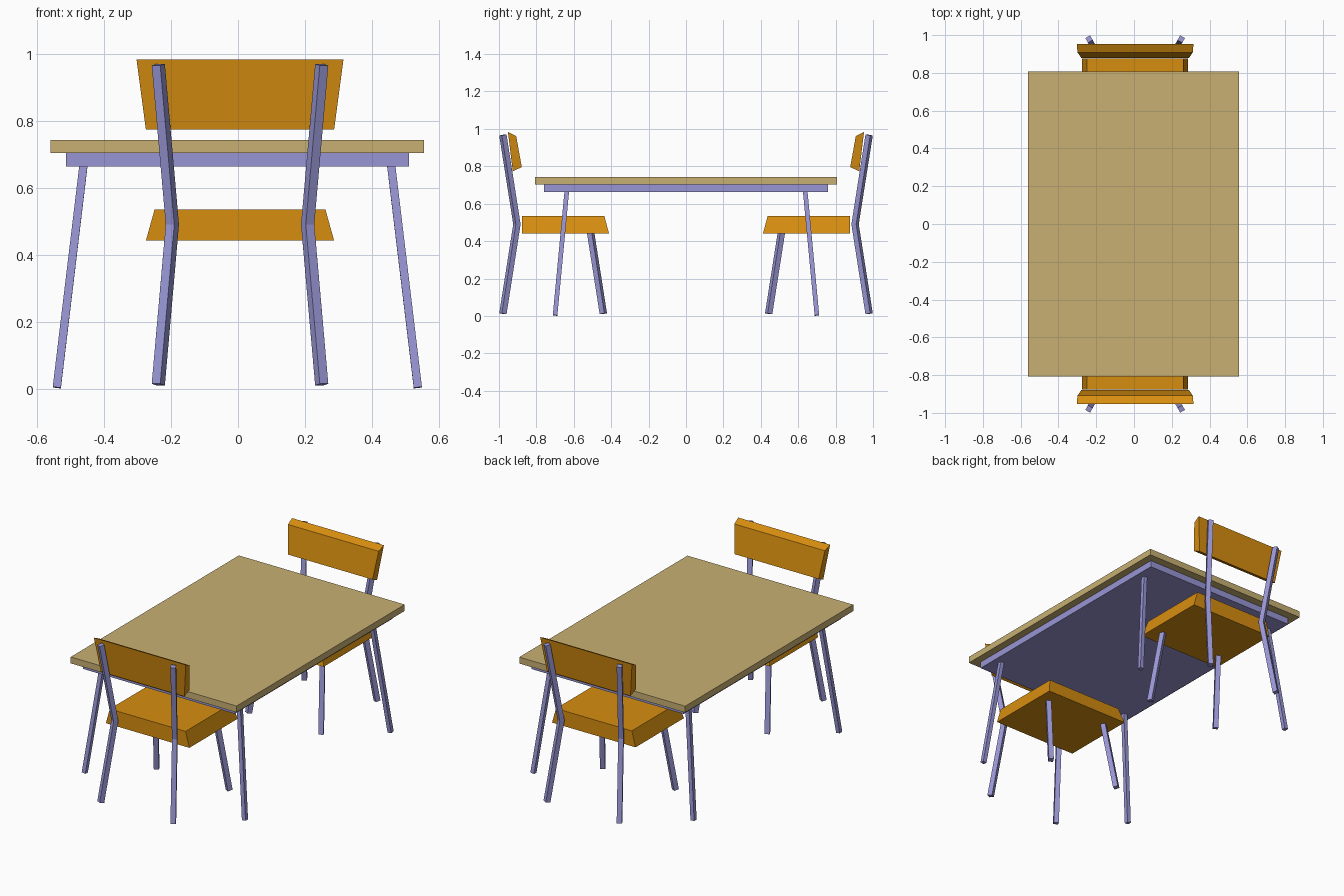
import bpy
import bmesh
from mathutils import Vector

if "Cube" in bpy.data.objects:
    bpy.data.objects.remove(bpy.data.objects["Cube"], do_unlink=True)


def material(name, rgb):
    mat = bpy.data.materials.new(name)
    mat.use_nodes = True
    mat.diffuse_color = (*rgb, 1)
    mat.node_tree.nodes["Principled BSDF"].inputs["Base Color"].default_value = (*rgb, 1)
    return mat


tan = material("tan wood", (0.578, 0.434, 0.171))
orange = material("orange wood", (0.68, 0.27, 0.005))
lavender = material("lavender metal", (0.314, 0.305, 0.658))


def loft(name, rings, mat):
    """Join rings of four points into a closed solid."""
    bm = bmesh.new()
    loops = [[bm.verts.new(p) for p in ring] for ring in rings]
    for a, b in zip(loops, loops[1:]):
        for i in range(4):
            j = (i + 1) % 4
            bm.faces.new((a[i], a[j], b[j], b[i]))
    bm.faces.new(loops[0])
    bm.faces.new(loops[-1])
    bmesh.ops.recalc_face_normals(bm, faces=bm.faces)
    mesh = bpy.data.meshes.new(name)
    bm.to_mesh(mesh)
    bm.free()
    mesh.materials.append(mat)
    obj = bpy.data.objects.new(name, mesh)
    bpy.context.collection.objects.link(obj)
    return obj


def panel(name, profile, mat, cx=0.0):
    """Side profile of (y, z, half width) points, spread across x."""
    return loft(name, [[(cx + s * w, y, z) for y, z, w in profile] for s in (-1, 1)], mat)


def slab(name, hx, hy, z0, z1, mat):
    return panel(name, [(-hy, z0, hx), (hy, z0, hx), (hy, z1, hx), (-hy, z1, hx)], mat, -0.002)


def bar(name, path, side, size, mat):
    """Square bar along a path, with one pair of faces turned towards side."""
    pts = [Vector(p) for p in path]
    rings = []
    for i, p in enumerate(pts):
        t = (pts[min(i + 1, len(pts) - 1)] - pts[max(i - 1, 0)]).normalized()
        v = Vector(side)
        v = (v - t * v.dot(t)).normalized() * size / 2
        u = t.cross(v)
        rings.append([p + u + v, p - u + v, p - u - v, p + u - v])
    return loft(name, rings, mat)


# Table
slab("table_top", 0.558, 0.808, 0.703, 0.742, tan)
slab("table_apron", 0.512, 0.758, 0.663, 0.703, lavender)
for sx, side in ((1, "left"), (-1, "right")):
    for sy, end in ((-1, "front"), (1, "back")):
        bar(f"table_leg_{end}_{side}",
            [(sx * 0.539 - 0.002, sy * 0.70, 0.003), (sx * 0.459 - 0.002, sy * 0.637, 0.67)],
            (1, 0, 0), 0.0245, lavender)

# Two chairs facing each other across the table
CX = 0.006
for s, end in ((-1, "front"), (1, "back")):
    panel(f"{end}_chair_seat",
          [(s * 0.877, 0.442, 0.281), (s * 0.412, 0.442, 0.281),
           (s * 0.437, 0.535, 0.255), (s * 0.877, 0.535, 0.255)], orange, CX)
    panel(f"{end}_chair_backrest",
          [(s * 0.926, 0.773, 0.281), (s * 0.878, 0.796, 0.284),
           (s * 0.908, 0.962, 0.305), (s * 0.952, 0.983, 0.309)], orange, CX)
    for sx, side in ((1, "left"), (-1, "right")):
        foot, knee = CX + sx * 0.244, CX + sx * 0.202
        # Bent rear post carrying the backrest
        bar(f"{end}_chair_post_{side}",
            [(foot, s * 0.979, 0.012), (knee, s * 0.904, 0.49), (foot, s * 0.979, 0.967)],
            (0.075, -sx * s * 0.042, 0), 0.029, lavender)
        # Straight leg under the seat edge nearest the table
        bar(f"{end}_chair_leg_{side}",
            [(foot, s * 0.442, 0.012), (knee, s * 0.517, 0.49)],
            (0.075, sx * s * 0.042, 0), 0.029, lavender)
